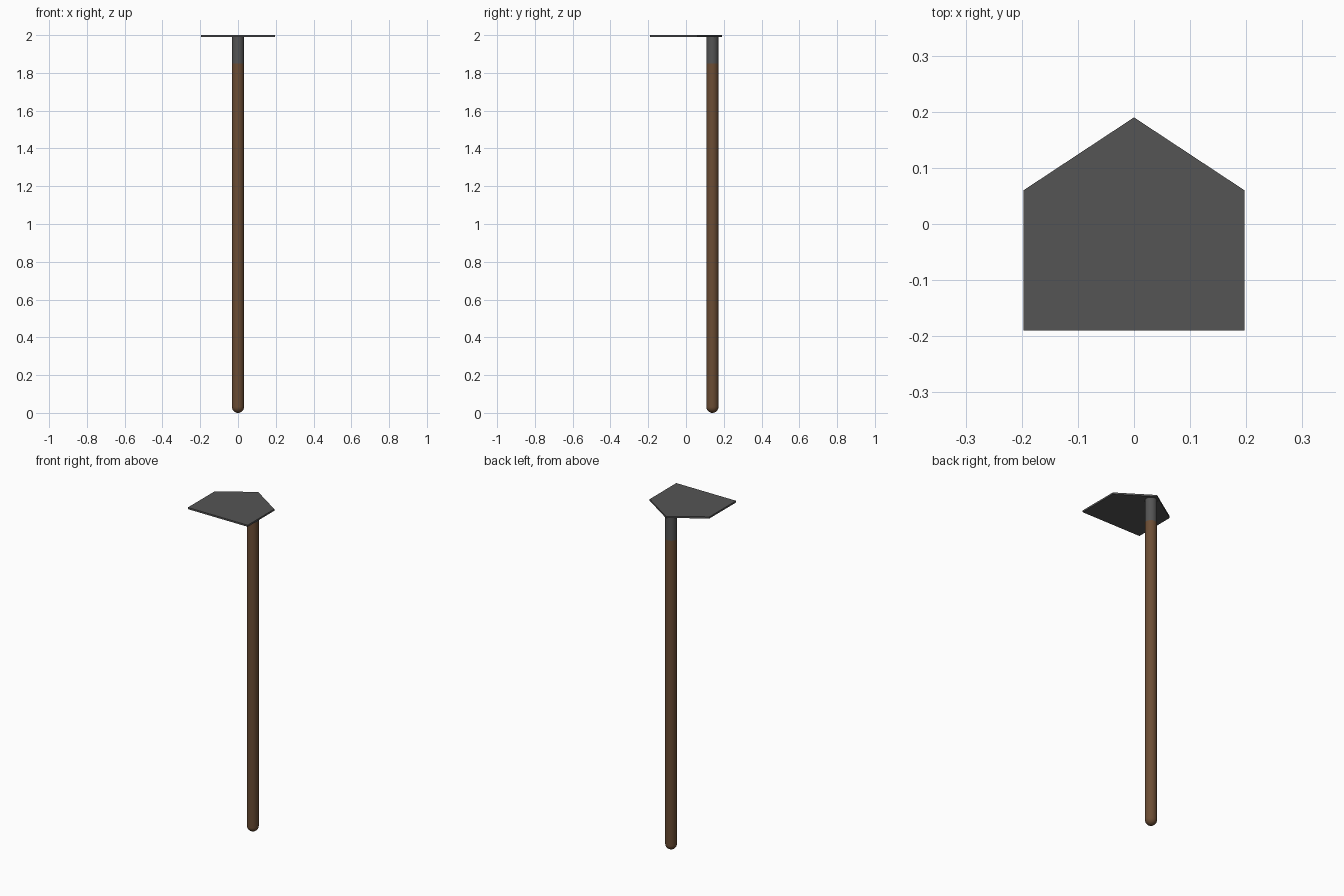
import bpy, bmesh, math

if "Cube" in bpy.data.objects:
    bpy.data.objects.remove(bpy.data.objects["Cube"])

R, Y = 0.032, 0.14          # pole radius and offset from the blade centre
T = 0.01                    # blade thickness


def finish(bm, name, color):
    bmesh.ops.recalc_face_normals(bm, faces=bm.faces)
    me = bpy.data.meshes.new(name)
    bm.to_mesh(me)
    bm.free()
    ob = bpy.data.objects.new(name, me)
    bpy.context.collection.objects.link(ob)
    mat = bpy.data.materials.new(name + "_material")
    mat.diffuse_color = color
    mat.use_nodes = True
    mat.node_tree.nodes["Principled BSDF"].inputs["Base Color"].default_value = mat.diffuse_color
    me.materials.append(mat)
    return ob


def lathe(name, profile, color, sides=32):
    bm = bmesh.new()
    vs = [bm.verts.new((r, Y, z)) for r, z in profile]
    es = [bm.edges.new(p) for p in zip(vs, vs[1:])]
    bmesh.ops.spin(bm, geom=vs + es, cent=(0, Y, 0), axis=(0, 0, 1),
                   angle=2 * math.pi, steps=sides, use_duplicate=False)
    bmesh.ops.remove_doubles(bm, verts=bm.verts, dist=1e-5)
    ob = finish(bm, name, color)
    bpy.ops.object.select_all(action='DESELECT')
    ob.select_set(True)
    bpy.context.view_layer.objects.active = ob
    bpy.ops.object.shade_smooth_by_angle(angle=math.radians(40))
    return ob


grey = (0.09, 0.09, 0.09, 1)
brown = (0.15, 0.075, 0.035, 1)

# wooden pole with a rounded butt
butt = [(R * math.sin(a), R - R * math.cos(a))
        for a in (i * math.pi / 16 for i in range(9))]
lathe("wooden_handle", butt + [(R, 1.85), (0, 1.85)], brown)

# metal socket under the blade
lathe("socket", [(0, 1.85), (R, 1.85), (R, 2 - T), (0, 2 - T)], grey)

# flat five-sided blade
bm = bmesh.new()
outline = [(-0.197, -0.19), (0.197, -0.19), (0.197, 0.06), (0, 0.19), (-0.197, 0.06)]
face = bm.faces.new([bm.verts.new((x, y, 2 - T)) for x, y in outline])
top = bmesh.ops.extrude_face_region(bm, geom=[face], use_keep_orig=True)["geom"]
bmesh.ops.translate(bm, vec=(0, 0, T),
                    verts=[v for v in top if isinstance(v, bmesh.types.BMVert)])
finish(bm, "blade", grey)
